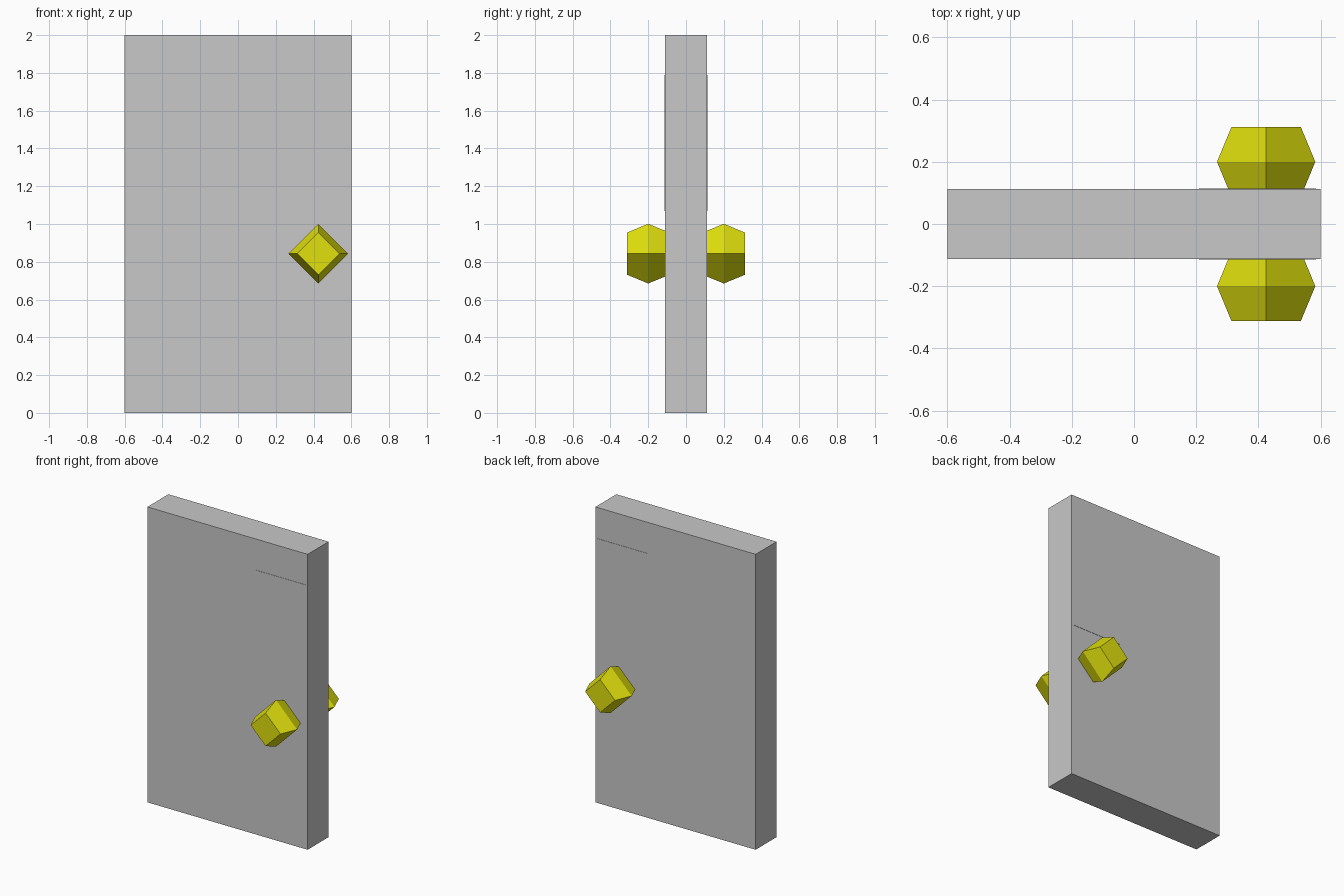
import bpy, bmesh, math
from mathutils import Matrix, Vector

if "Cube" in bpy.data.objects:
    bpy.data.objects.remove(bpy.data.objects["Cube"])


def material(name, rgb):
    m = bpy.data.materials.new(name)
    m.diffuse_color = (*rgb, 1.0)
    m.use_nodes = True
    m.node_tree.nodes["Principled BSDF"].inputs["Base Color"].default_value = m.diffuse_color
    return m


GREY = material("door grey", (0.58, 0.58, 0.58))
YELLOW = material("knob yellow", (0.75, 0.75, 0.004))


def add_object(name, bm, mat):
    bmesh.ops.recalc_face_normals(bm, faces=bm.faces)
    mesh = bpy.data.meshes.new(name)
    bm.to_mesh(mesh)
    bm.free()
    mesh.materials.append(mat)
    obj = bpy.data.objects.new(name, mesh)
    bpy.context.collection.objects.link(obj)
    return obj


def box(name, centre, size, mat):
    bm = bmesh.new()
    bmesh.ops.create_cube(bm, size=1.0, matrix=Matrix.Translation(centre)
                          @ Matrix.Diagonal((*size, 1.0)))
    return add_object(name, bm, mat)


def knob(name, centre, radius):
    """Four-sided faceted knob: three diamond rings along y, flat ends."""
    bm = bmesh.new()
    rings = []
    for lat in (-math.pi / 4, 0, math.pi / 4):
        r, y = radius * math.cos(lat), radius * math.sin(lat)
        rings.append([bm.verts.new(Vector(centre) + Vector(
            (r * math.cos(i * math.pi / 2), y, r * math.sin(i * math.pi / 2))))
            for i in range(4)])
    for a, b in zip(rings, rings[1:]):
        for i in range(4):
            j = (i + 1) % 4
            bm.faces.new((a[i], a[j], b[j], b[i]))
    bm.faces.new(rings[0])
    bm.faces.new(rings[-1])
    return add_object(name, bm, YELLOW)


# Door slab
HALF = 0.112
box("door_slab", (0, 0, 1), (1.2, 2 * HALF, 2), GREY)

# Window panel and knob on each side
for side, s in (("front", -1), ("back", 1)):
    box(side + "_window_panel", (0.397, s * HALF, 1.43), (0.375, 0.004, 0.72), GREY)
    knob(side + "_knob", (0.425, s * 0.2, 0.843), 0.158)
